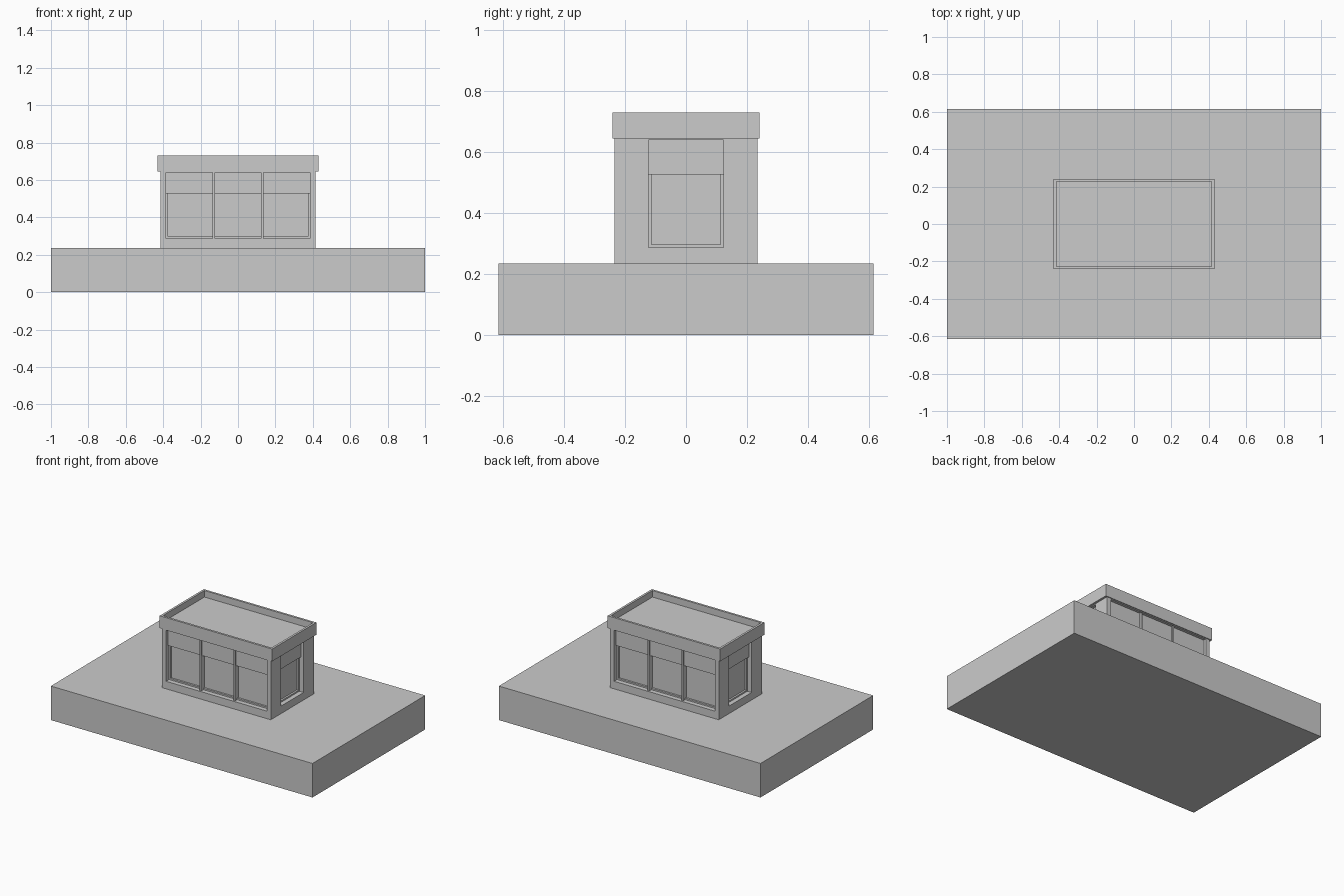
import bpy, bmesh
from math import pi
from mathutils import Matrix, Vector

if "Cube" in bpy.data.objects:
    bpy.data.objects.remove(bpy.data.objects["Cube"])


def new_object(name, bm):
    mesh = bpy.data.meshes.new(name)
    bmesh.ops.recalc_face_normals(bm, faces=bm.faces)
    bm.to_mesh(mesh)
    bm.free()
    ob = bpy.data.objects.new(name, mesh)
    bpy.context.collection.objects.link(ob)
    return ob


def add_box(bm, lo, hi, turn=Matrix()):
    lo, hi = Vector(lo), Vector(hi)
    m = turn @ Matrix.Translation((lo + hi) / 2) @ Matrix.Diagonal((*(hi - lo), 1))
    bmesh.ops.create_cube(bm, size=1, matrix=m)


def box(name, lo, hi):
    bm = bmesh.new()
    add_box(bm, lo, hi)
    return new_object(name, bm)


BX, BY = 0.415, 0.235           # building half sizes
Z0, Z1, ZM = 0.287, 0.64, 0.527  # window sill, head, and blind edge
DEPTH, BLIND, BAR = 0.045, 0.02, 0.01

# Ground slab and building walls
box("base_slab", (-1, -0.615, 0), (1, 0.615, 0.235))
walls = box("walls", (-BX, -BY, 0.23), (BX, BY, 0.66))

# Each side: turn, wall distance, half window width, mullion positions
sides = [
    ("front", 0, BY, 0.385, (-0.129, 0.129)),
    ("right", pi / 2, BX, 0.123, ()),
    ("back", pi, BY, 0.385, (-0.129, 0.129)),
    ("left", -pi / 2, BX, 0.123, ()),
]
cut = bmesh.new()
for side, angle, dist, w, mullions in sides:
    turn = Matrix.Rotation(angle, 4, 'Z')
    face = -dist
    # Opening
    add_box(cut, (-w, face - 0.05, Z0), (w, face + DEPTH, Z1), turn)
    # Upper window panel, standing forward of the lower pane
    bm = bmesh.new()
    add_box(bm, (-w, face + BLIND, ZM), (w, face + DEPTH + 0.01, Z1), turn)
    new_object(side + "_upper_panel", bm)
    # Slim frame around the lower pane
    bm = bmesh.new()
    y0, y1 = face + 0.032, face + DEPTH + 0.01
    for s in (-1, 1):
        a, b = sorted((s * w, s * (w - BAR)))
        add_box(bm, (a, y0, Z0), (b, y1, ZM), turn)
    add_box(bm, (-w + BAR, y0, Z0), (w - BAR, y1, Z0 + BAR), turn)
    new_object(side + "_window_frame", bm)
    # Mullions
    if mullions:
        bm = bmesh.new()
        for x in mullions:
            add_box(bm, (x - 0.006, face + 0.008, Z0), (x + 0.006, y1, Z1), turn)
        new_object(side + "_mullions", bm)

cutter = new_object("window_cutter", cut)
cutter.hide_render = True
cutter.hide_set(True)
mod = walls.modifiers.new("openings", 'BOOLEAN')
mod.object = cutter
mod.operation = 'DIFFERENCE'
mod.solver = 'EXACT'

# Overhanging roof with a sunken top behind a thin parapet
bm = bmesh.new()
add_box(bm, (-0.43, -0.241, 0.645), (0.43, 0.241, 0.73))
bm.normal_update()
top = max(bm.faces, key=lambda f: f.calc_center_median().z)
bmesh.ops.inset_region(bm, faces=[top], thickness=0.015, use_even_offset=True)
floor = bmesh.ops.extrude_discrete_faces(bm, faces=[top])["faces"][0]
bmesh.ops.translate(bm, verts=floor.verts, vec=(0, 0, -0.045))
new_object("roof", bm)
